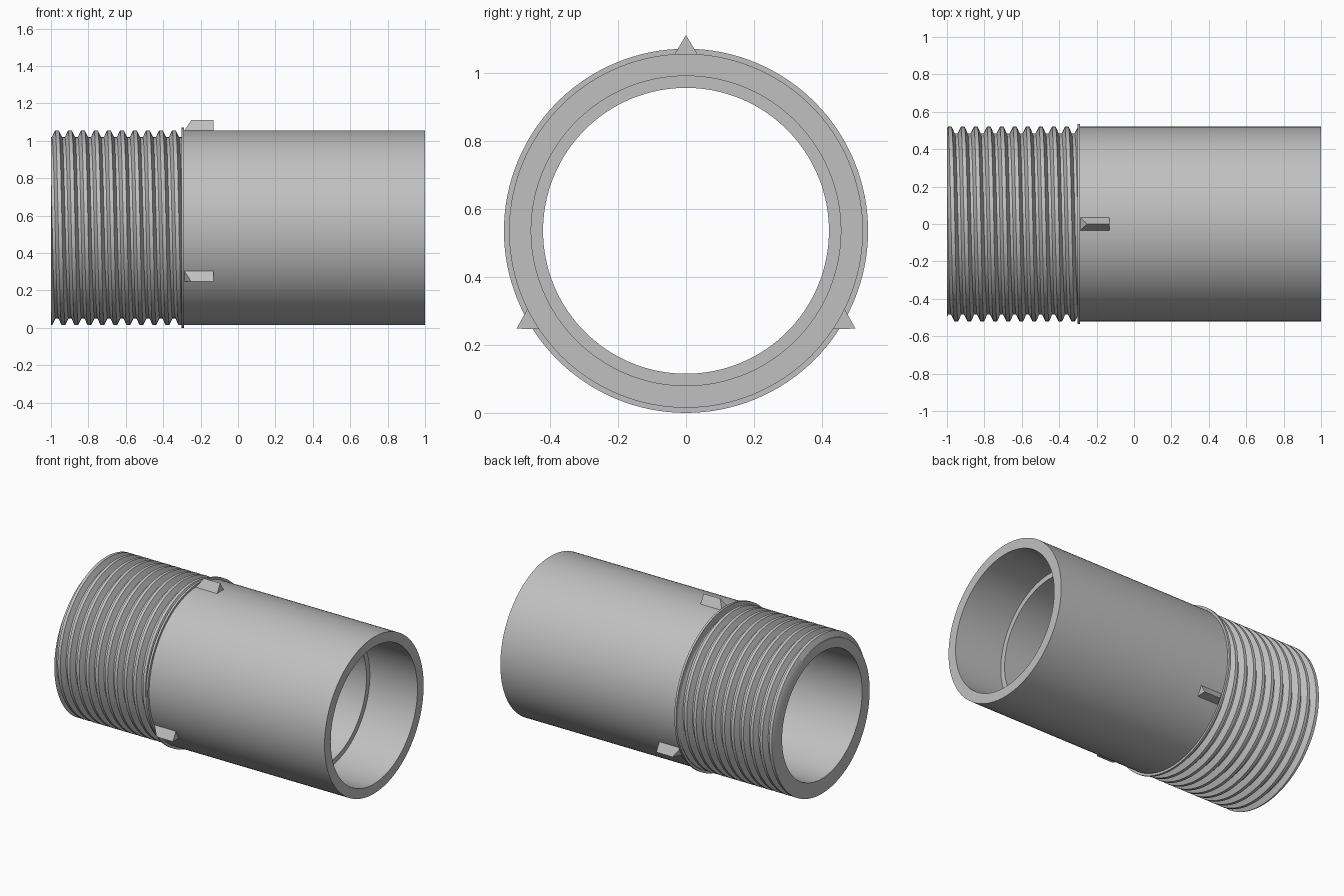
import bpy
import bmesh
from math import sin, cos, pi, tau, radians
from mathutils import Matrix, Vector

cube = bpy.data.objects.get("Cube")
if cube:
    bpy.data.objects.remove(cube, do_unlink=True)

AXIS_Z = 0.535
BORE = 0.42
OUTER = 0.52
ROOT = 0.484
PITCH = 0.0695
FLANGE_X = -0.303
SEGS = 128

grey = bpy.data.materials.new("light grey")
grey.use_nodes = True
colour = (0.53, 0.53, 0.53, 1)
grey.diffuse_color = colour
grey.node_tree.nodes["Principled BSDF"].inputs["Base Color"].default_value = colour


def around(x, r, a):
    """Point at angle a about the pipe axis, from the top towards the front."""
    return Vector((x, -r * sin(a), r * cos(a)))


def finish(bm, name, smooth=True):
    bmesh.ops.recalc_face_normals(bm, faces=bm.faces)
    mesh = bpy.data.meshes.new(name)
    bm.to_mesh(mesh)
    bm.free()
    mesh.materials.append(grey)
    if smooth:
        mesh.shade_smooth()
        mesh.set_sharp_from_angle(angle=radians(30))
    obj = bpy.data.objects.new(name, mesh)
    obj.location.z = AXIS_Z
    bpy.context.collection.objects.link(obj)


def skin(bm, rows):
    """Join neighbouring rows of vertices with quads."""
    for a, b in zip(rows, rows[1:]):
        for j in range(len(a) - 1):
            bm.faces.new((a[j], a[j + 1], b[j + 1], b[j]))


# Pipe body: stepped bore, plain outer wall and thin flange
profile = [(-1, BORE), (0.65, BORE), (0.65, 0.455), (1, 0.455), (1, OUTER),
           (-0.289, OUTER), (-0.289, 0.535), (FLANGE_X, 0.535), (FLANGE_X, BORE)]
bm = bmesh.new()
rows = [[bm.verts.new(around(x, r, tau * i / SEGS)) for x, r in profile]
        for i in range(SEGS)]
skin(bm, rows + rows[:1])
finish(bm, "pipe_body")

# Screw thread: swept helical profile, trimmed at both ends
tooth = [(-0.010, OUTER), (0.010, OUTER), (0.027, ROOT),
         (0.0425, ROOT), (PITCH - 0.010, OUTER)]
bm = bmesh.new()
rows = []
for i in range(-2 * SEGS, 11 * SEGS + 1):
    turn = i / SEGS
    shift = -0.968 + PITCH * turn
    rows.append([bm.verts.new(around(x + shift, r, tau * turn)) for x, r in tooth])
skin(bm, rows)
bmesh.ops.remove_doubles(bm, verts=bm.verts, dist=0.0001)


def trim(x, direction):
    geom = bm.verts[:] + bm.edges[:] + bm.faces[:]
    return bmesh.ops.bisect_plane(bm, geom=geom, dist=0.00001, plane_co=(x, 0, 0),
                                  plane_no=(direction, 0, 0), clear_outer=True)["geom_cut"]


trim(FLANGE_X, 1)
rim = [e for e in trim(-1, -1) if isinstance(e, bmesh.types.BMEdge)]

# Flat end face from the thread rim in to the bore
ring = bmesh.ops.extrude_edge_only(bm, edges=rim)["geom"]
for v in ring:
    if isinstance(v, bmesh.types.BMVert):
        scale = BORE / v.co.yz.length
        v.co = (-1, v.co.y * scale, v.co.z * scale)
finish(bm, "screw_thread")

# Three triangular lugs with a sloped leading end
for n, name in enumerate(("top_lug", "front_lug", "back_lug")):
    bm = bmesh.new()
    low, tip, half = 0.505, 0.575, 0.042
    lead = [bm.verts.new(p) for p in ((-0.297, -half, low), (-0.297, half, low), (-0.25, 0, tip))]
    tail = [bm.verts.new(p) for p in ((-0.13, -half, low), (-0.13, half, low), (-0.13, 0, tip))]
    bm.faces.new(lead)
    bm.faces.new(tail)
    skin(bm, [lead + lead[:1], tail + tail[:1]])
    bm.transform(Matrix.Rotation(n * tau / 3, 4, 'X'))
    finish(bm, name, smooth=False)
